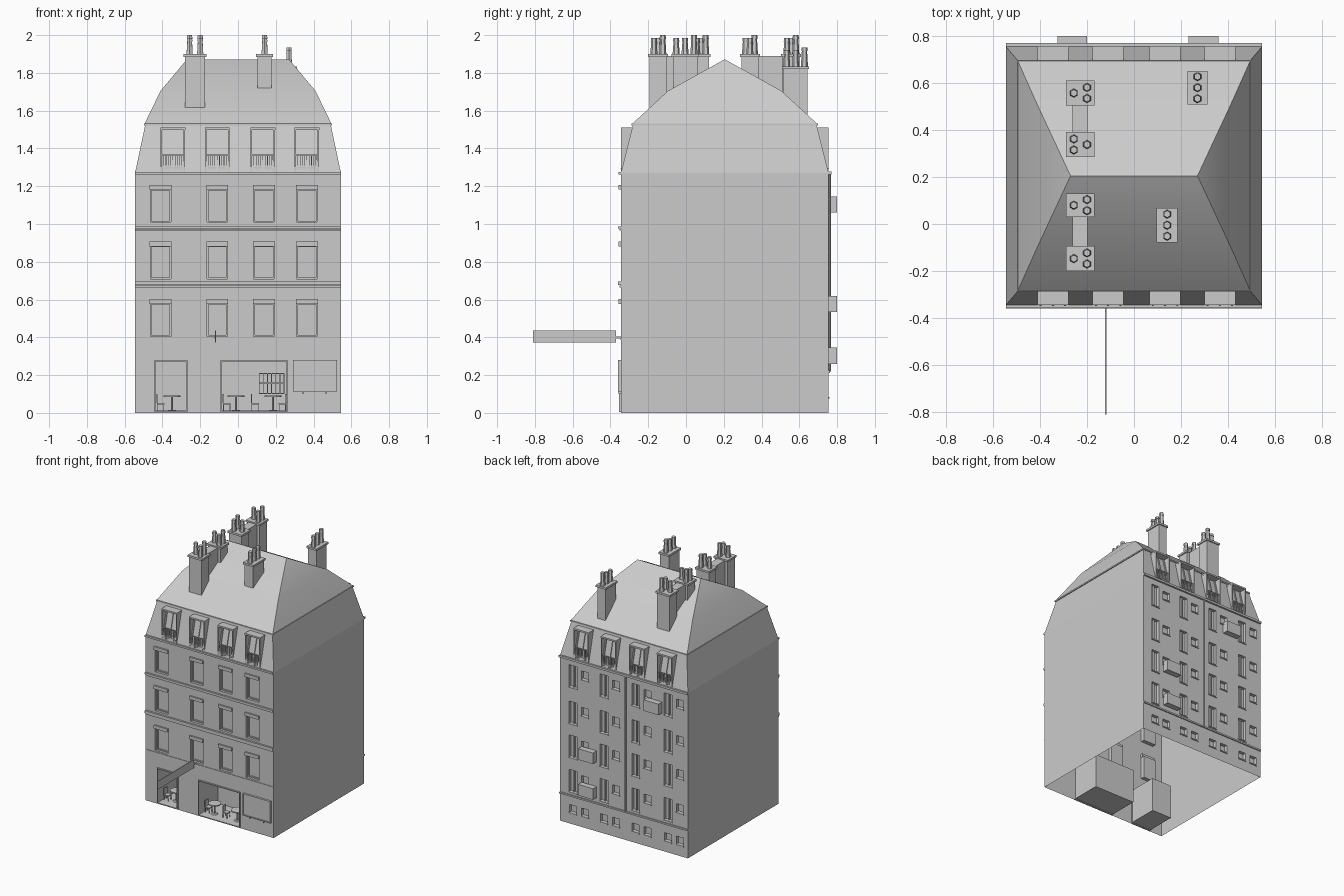
import bpy, bmesh, math
from mathutils import Matrix, Vector

if "Cube" in bpy.data.objects:
    bpy.data.objects.remove(bpy.data.objects["Cube"])

W, FRONT, BACK, EAVE, RIM = 0.545, -0.345, 0.755, 1.27, 1.53


def finish(bm, name):
    mesh = bpy.data.meshes.new(name)
    bm.to_mesh(mesh)
    bm.free()
    obj = bpy.data.objects.new(name, mesh)
    bpy.context.collection.objects.link(obj)
    return obj


def add_box(bm, x0, x1, y0, y1, z0, z1):
    m = Matrix.Translation(((x0 + x1) / 2, (y0 + y1) / 2, (z0 + z1) / 2))
    bmesh.ops.create_cube(bm, size=1, matrix=m @ Matrix.Diagonal((x1 - x0, y1 - y0, z1 - z0, 1)))


def boxes(name, items):
    bm = bmesh.new()
    for b in items:
        add_box(bm, *b)
    return finish(bm, name)


def add_cone(bm, x, y, z0, z1, r0, r1, sides):
    bmesh.ops.create_cone(bm, cap_ends=True, segments=sides, radius1=r0, radius2=r1,
                          depth=z1 - z0, matrix=Matrix.Translation((x, y, (z0 + z1) / 2)))


def frame(x0, x1, z0, z1, y0, y1, t):
    """Four bars round a rectangle."""
    return [(x0, x0 + t, y0, y1, z0, z1), (x1 - t, x1, y0, y1, z0, z1),
            (x0 + t, x1 - t, y0, y1, z1 - t, z1), (x0 + t, x1 - t, y0, y1, z0, z0 + t)]


def loft(name, rings):
    """Rectangular rings (half width, y front, y back, z) joined by sloping sides."""
    bm = bmesh.new()
    loops = [[bm.verts.new(p) for p in ((-w, a, z), (w, a, z), (w, b, z), (-w, b, z))]
             for w, a, b, z in rings]
    for lo, hi in zip(loops, loops[1:]):
        for i in range(4):
            j = (i + 1) % 4
            bm.faces.new((lo[i], lo[j], hi[j], hi[i]))
    bmesh.ops.remove_doubles(bm, verts=bm.verts, dist=1e-4)
    return finish(bm, name)


def facade(name, y, inward, holes):
    """Wall sheet with recessed openings (x0, x1, z0, z1, depth)."""
    bm = bmesh.new()
    xs = sorted({-W, W} | {v for h in holes for v in h[:2]})
    zs = sorted({0, EAVE} | {v for h in holes for v in h[2:4]})

    def quad(pts):
        bm.faces.new([bm.verts.new(p) for p in (pts if inward > 0 else pts[::-1])])

    def outline(x0, x1, z0, z1, yy):
        return [(x0, yy, z0), (x1, yy, z0), (x1, yy, z1), (x0, yy, z1)]

    for x0, x1 in zip(xs, xs[1:]):
        for z0, z1 in zip(zs, zs[1:]):
            cx, cz = (x0 + x1) / 2, (z0 + z1) / 2
            if not any(h[0] < cx < h[1] and h[2] < cz < h[3] for h in holes):
                quad(outline(x0, x1, z0, z1, y))
    for x0, x1, z0, z1, depth in holes:
        near = outline(x0, x1, z0, z1, y)
        far = outline(x0, x1, z0, z1, y + inward * depth)
        quad(far)
        for i in range(4):
            j = (i + 1) % 4
            quad([near[i], near[j], far[j], far[i]])
    bmesh.ops.remove_doubles(bm, verts=bm.verts, dist=1e-5)
    return finish(bm, name)


# Front wall: three floors of windows and two shop openings
columns = (-0.41, -0.11, 0.137, 0.365)
sills = (0.405, 0.71, 1.01)
shops = [(-0.44, -0.27), (-0.09, 0.26)]
SHOP_TOP, DEPTH = 0.275, 0.23
holes = [(x - 0.054, x + 0.054, z, z + 0.175, 0.03) for x in columns for z in sills]
holes += [(a, b, 0.01, SHOP_TOP, DEPTH) for a, b in shops]
facade("front_wall", FRONT, 1, holes)
boxes("front_lintels", [(x - 0.058, x + 0.058, FRONT - 0.012, FRONT + 0.02, z + 0.172, z + 0.197)
                        for x in columns for z in sills])
casements = []
for x in columns:
    for z in sills:
        casements += frame(x - 0.054, x + 0.054, z, z + 0.175, FRONT + 0.018, FRONT + 0.03, 0.007)
boxes("front_window_frames", casements)
boxes("front_string_courses", [(-W, W, FRONT - p, FRONT, z, z + h) for z, h, p in
                               ((0.388, 0.006, 0.004), (0.665, 0.01, 0.008), (0.677, 0.018, 0.014),
                                (0.965, 0.008, 0.008), (0.975, 0.012, 0.014), (1.262, 0.014, 0.012))])

# Back wall: tall and small windows in pairs, small basement windows
tall = (0.434, 0.17, -0.1, -0.375)
small = [x - 0.102 for x in tall]
rows = (0.245, 0.51, 0.77, 1.05)
rear = [(x - 0.033, x + 0.033, z, z + 0.17, 0.025) for x in tall for z in rows]
rear += [(x - 0.03, x + 0.03, z + 0.085, z + 0.15, 0.025) for x in small for z in rows]
rear += [(x - 0.03, x + 0.03, 0.085, 0.145, 0.025) for x in (*tall, *small)]
facade("back_wall", BACK, -1, rear)
boxes("back_mullions", [(x - 0.004, x + 0.004, BACK - 0.025, BACK - 0.012, z, z + 0.17)
                        for x in tall for z in rows])
boxes("back_sills", [(a - 0.004, b + 0.004, BACK, BACK + 0.006, c - 0.008, c)
                     for a, b, c, d, e in rear])
boxes("back_bands", [(-W, W, BACK, BACK + 0.014, 1.262, 1.278),
                     (-W, W, BACK, BACK + 0.008, 0.212, 0.224)])
boxes("wall_units", [(a, a + 0.127, BACK, 0.8, z, z + 0.085)
                     for a, z in ((-0.326, 1.06), (0.232, 0.535), (0.232, 0.26))])
bm = bmesh.new()
add_cone(bm, -0.017, BACK + 0.006, 0.22, EAVE, 0.006, 0.006, 8)
finish(bm, "drain_pipe")

# Plain side walls
for side, name in ((-1, "right_wall"), (1, "left_wall")):
    bm = bmesh.new()
    pts = [(side * W, y, z) for y, z in ((FRONT, 0), (BACK, 0), (BACK, EAVE), (FRONT, EAVE))]
    bm.faces.new([bm.verts.new(p) for p in pts[::side]])
    finish(bm, name)

# Steep lower roof and curved hipped upper roof
loft("mansard", [(W, FRONT, BACK, EAVE), (0.49, -0.28, 0.69, RIM)])
roof = loft("hipped_roof", [(0.495, -0.285, 0.695, RIM), (0.41, -0.095, 0.505, 1.705),
                            (0.27, 0.205, 0.205, 1.872)])
bpy.context.view_layer.objects.active = roof
roof.select_set(True)
bpy.ops.object.shade_smooth_by_angle(angle=math.radians(30))
roof.select_set(False)
T = 0.008
boxes("roof_rim", [(-0.498, 0.498, y - T, y + T, RIM - T, RIM + 0.002) for y in (-0.28, 0.69)]
      + [(x - T, x + T, -0.28, 0.69, RIM - T, RIM + 0.002) for x in (-0.49, 0.49)])

# Dormers with wedge cheeks, flat hood, window bars and railing
TOP = 1.51
for label, y_wall, s in (("front", FRONT, 1), ("back", BACK, -1)):
    def slope(z):
        return y_wall + s * (z - EAVE) * 0.25
    bm = bmesh.new()
    for cx in (-0.345, -0.11, 0.132, 0.365):
        for e in (-1, 1):
            edge = cx + e * 0.061
            side = [Vector((edge - 0.004, y, z)) for y, z in
                    ((y_wall, 1.275), (slope(TOP) + s * 0.01, TOP), (y_wall, TOP))]
            a = [bm.verts.new(p) for p in side]
            b = [bm.verts.new(p + Vector((0.008, 0, 0))) for p in side]
            bm.faces.new(a)
            bm.faces.new(b[::-1])
            for i in range(3):
                bm.faces.new((a[i], b[i], b[i - 1], a[i - 1]))
        ya, yb = sorted((y_wall, slope(RIM)))
        add_box(bm, cx - 0.066, cx + 0.066, ya, yb, TOP - 0.012, TOP)
        # Sloping window bars lying on the roof face
        for dx in (-0.052, 0, 0.052):
            z = (1.29 + TOP) / 2
            m = (Matrix.Translation((cx + dx, slope(z), z))
                 @ Matrix.Rotation(-s * math.atan(0.25), 4, "X")
                 @ Matrix.Diagonal((0.008, 0.014, 0.22, 1)))
            bmesh.ops.create_cube(bm, size=1, matrix=m)
        # Railing
        ya, yb = sorted((y_wall + s * 0.002, y_wall + s * 0.007))
        for z in (1.295, 1.362):
            add_box(bm, cx - 0.057, cx + 0.057, ya, yb, z, z + 0.006)
        for k in range(9):
            x = cx - 0.048 + k * 0.012
            add_box(bm, x - 0.0015, x + 0.0015, ya, yb, 1.28, 1.365)
    bmesh.ops.recalc_face_normals(bm, faces=bm.faces)
    finish(bm, label + "_dormers")


# Chimney stacks with caps and hexagonal pots
def chimney(name, x, y, half_x, half_y, z0, top, pots):
    bm = bmesh.new()
    add_box(bm, x - half_x, x + half_x, y - half_y, y + half_y, z0, top)
    add_box(bm, x - half_x - T, x + half_x + T, y - half_y - T, y + half_y + T, top - 0.015, top)
    for i, (dx, dy) in enumerate(pots):
        h = 0.1 if i == 0 else 0.085
        add_cone(bm, x + dx, y + dy, top, top + h - 0.02, 0.019, 0.014, 6)
        add_cone(bm, x + dx, y + dy, top + h - 0.02, top + h, 0.017, 0.015, 6)
    finish(bm, name)


trio = [(0.028, 0.024), (0.028, -0.023), (-0.028, 0)]
mirrored = [(-dx, dy) for dx, dy in trio]
line = [(0, 0.047), (0, 0), (0, -0.047)]
chimney("chimney_front", -0.228, -0.147, 0.053, 0.045, 1.61, 1.9, trio)
chimney("chimney_mid_front", -0.228, 0.08, 0.053, 0.042, 1.7, 1.9, trio)
chimney("chimney_mid_back", -0.228, 0.338, 0.053, 0.045, 1.7, 1.9, mirrored)
chimney("chimney_back", -0.228, 0.557, 0.053, 0.045, 1.6, 1.9, trio)
chimney("chimney_ridge", 0.141, -0.005, 0.037, 0.065, 1.71, 1.9, line)
chimney("chimney_rear_left", 0.27, 0.58, 0.035, 0.063, 1.55, 1.835, line)
boxes("chimney_links", [(-0.262, -0.197, a, b, 1.65, 1.89) for a, b in ((-0.11, 0.05), (0.37, 0.52))])

# Shop front: frames, notice board, blank hanging sign
trim = []
for a, b in shops:
    trim += frame(a - 0.003, b + 0.003, 0.006, SHOP_TOP + 0.004, FRONT - 0.01, FRONT + 0.005, 0.007)
boxes("shop_frames", trim)
boxes("notice_board", [(0.29, 0.525, FRONT - 0.008, FRONT, 0.112, 0.28)]
      + frame(0.29, 0.525, 0.112, 0.28, FRONT - 0.015, FRONT, 0.006)
      + [(x, x + 0.006, FRONT - 0.012, FRONT, 0.1, 0.12) for x in (0.342, 0.462)])
boxes("hanging_sign", [(-0.123, -0.117, -0.81, -0.37, 0.372, 0.435),
                       (-0.124, -0.116, -0.37, FRONT, 0.395, 0.405)])

# Shop furniture
bm = bmesh.new()
for x, y in ((-0.35, -0.25), (-0.01, -0.27), (0.185, -0.27)):
    add_cone(bm, x, y, 0.085, 0.093, 0.045, 0.045, 16)
    add_cone(bm, x, y, 0.015, 0.085, 0.006, 0.006, 8)
    add_cone(bm, x, y, 0.01, 0.016, 0.025, 0.02, 12)
finish(bm, "round_tables")
chairs = []
for x, e in ((-0.41, 1), (-0.06, 1), (0.09, 1), (0.235, -1)):
    chairs += [(x - 0.02, x + 0.02, -0.29, -0.25, 0.045, 0.053),
               (x - e * 0.018 - 0.003, x - e * 0.018 + 0.003, -0.29, -0.25, 0.053, 0.1)]
    chairs += [(x + i - 0.002, x + i + 0.002, y - 0.002, y + 0.002, 0.01, 0.045)
               for i in (-0.017, 0.017) for y in (-0.287, -0.253)]
boxes("chairs", chairs)
yb = FRONT + DEPTH
shelf = [(0.11 + i * 0.022, 0.114 + i * 0.022, yb - 0.03, yb, 0.1, 0.21) for i in range(7)]
shelf += [(0.11, 0.246, yb - 0.03, yb, z, z + 0.005) for z in (0.1, 0.155, 0.205)]
boxes("shelf", shelf)
